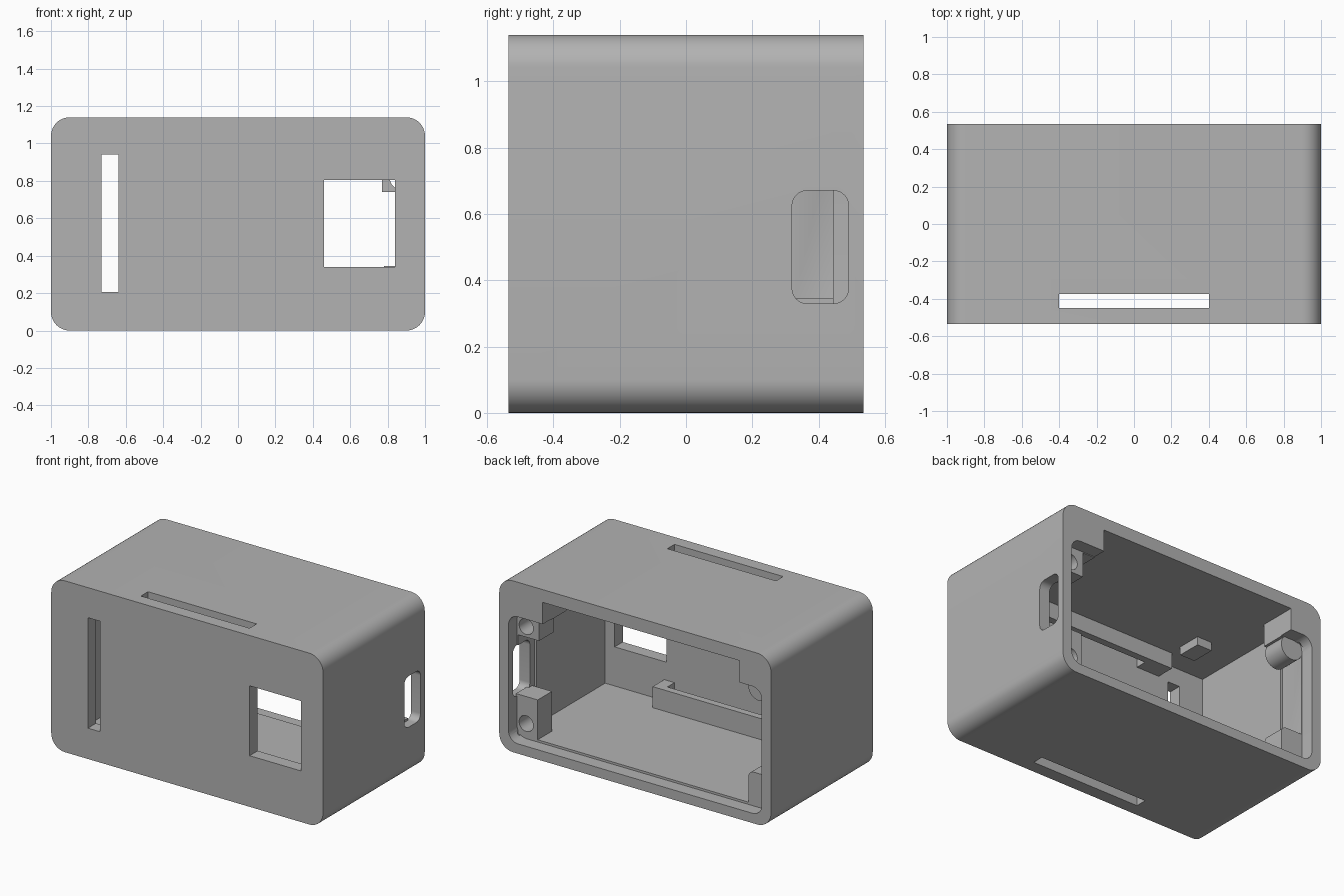
import bpy
import bmesh
from math import radians
from mathutils import Matrix, Vector

old = bpy.data.objects.get("Cube")
if old:
    bpy.data.objects.remove(old, do_unlink=True)

grey = bpy.data.materials.new("plain grey")
grey.use_nodes = True
colour = (0.45, 0.45, 0.45, 1)
grey.diffuse_color = colour
grey.node_tree.nodes["Principled BSDF"].inputs["Base Color"].default_value = colour


def finish(name, bm):
    mesh = bpy.data.meshes.new(name)
    bm.to_mesh(mesh)
    bm.free()
    mesh.materials.append(grey)
    ob = bpy.data.objects.new(name, mesh)
    bpy.context.collection.objects.link(ob)
    return ob


def block(name, x, y, z, radius=0, axis=1):
    """Box from ranges; edges along the axis may be rounded."""
    bm = bmesh.new()
    bmesh.ops.create_cube(bm, size=1)
    for v in bm.verts:
        v.co = Vector([r[0] + (c + 0.5) * (r[1] - r[0]) for c, r in zip(v.co, (x, y, z))])
    if radius:
        edges = [e for e in bm.edges
                 if abs((e.verts[0].co - e.verts[1].co).normalized()[axis]) > 0.9]
        bmesh.ops.bevel(bm, geom=edges, offset=radius, segments=10, profile=0.5, affect='EDGES')
    return finish(name, bm)


def rod(name, x, z, radius, y):
    """Cylinder running front to back."""
    bm = bmesh.new()
    bmesh.ops.create_cone(bm, cap_ends=True, segments=40, radius1=radius, radius2=radius,
                          depth=y[1] - y[0], matrix=Matrix.Rotation(radians(90), 4, 'X'))
    bmesh.ops.translate(bm, verts=bm.verts, vec=(x, (y[0] + y[1]) / 2, z))
    return finish(name, bm)


def select(ob):
    bpy.ops.object.select_all(action='DESELECT')
    ob.select_set(True)
    bpy.context.view_layer.objects.active = ob


def cut(ob, *cutters):
    for cutter in cutters:
        mod = ob.modifiers.new("cut", 'BOOLEAN')
        mod.operation = 'DIFFERENCE'
        mod.solver = 'EXACT'
        mod.object = cutter
        select(ob)
        bpy.ops.object.modifier_apply(modifier=mod.name)
        bpy.data.objects.remove(cutter, do_unlink=True)


def slot_cutter():
    return block("slot_cutter", (-0.4, 0.4), (-0.45, -0.375), (-0.2, 1.4))


# Outer case, hollow and open at the back
case = block("case", (-1, 1), (-0.535, 0.535), (0, 1.14), 0.1)
cut(case,
    block("main_cavity", (-0.91, 0.91), (-0.45, 0.285), (0.08, 1.055)),
    block("rear_opening", (-0.77, 0.68), (0.2, 0.7), (0.08, 1.055)),
    block("side_pockets", (-0.925, 0.925), (0.27, 0.46), (0.08, 0.905)),
    block("lid_recess", (-0.932, 0.932), (0.445, 0.7), (0.065, 0.91), 0.07))

# Openings in the front, side, top and bottom
cut(case,
    block("front_slot", (-0.73, -0.64), (-0.7, -0.3), (0.205, 0.94)),
    block("front_window", (0.46, 0.84), (-0.7, -0.3), (0.34, 0.805)),
    block("side_port", (0.8, 1.2), (0.32, 0.49), (0.33, 0.67), 0.045, axis=0),
    slot_cutter())

# Rails around the long slots, on the floor and the ceiling
parts = [case]
for name, z in (("floor_rail", (0.07, 0.22)), ("ceiling_rail", (0.95, 1.065))):
    rail = block(name, (-0.57, 0.475), (-0.46, -0.328), z)
    cut(rail, slot_cutter())
    parts.append(rail)

# Screw posts beside the port
for name, x, z, hole in (("lower_screw_post", 0.78, (0.06, 0.345), 0.165),
                         ("upper_screw_post", 0.77, (0.74, 0.92), 0.81)):
    post = block(name, (x, 0.94), (0.295, 0.445), z)
    cut(post, rod("screw_hole", 0.865, hole, 0.052, (0.1, 0.6)))
    parts.append(post)

# Supports on the opposite side, and the ceiling peg
parts += [
    block("lower_support", (-0.99, -0.77), (0.295, 0.445), (0.03, 0.29), 0.04),
    rod("upper_support", -0.85, 0.855, 0.08, (0.295, 0.445)),
    block("ceiling_peg", (-0.67, -0.56), (-0.24, -0.08), (1.0, 1.07)),
]

for part in parts:
    select(part)
    bpy.ops.object.shade_smooth_by_angle(angle=radians(30))
